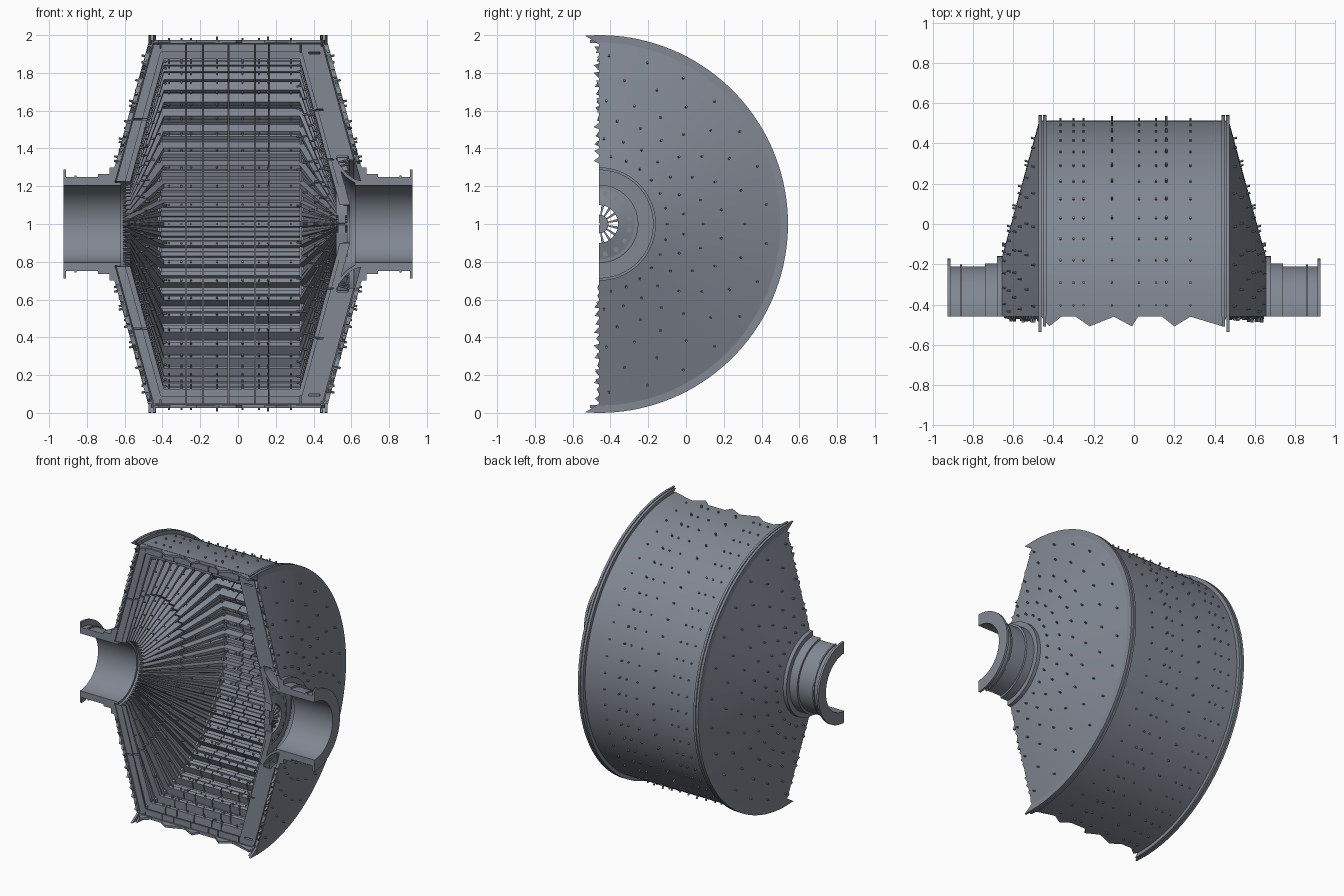
import bpy, bmesh, math, random
from mathutils import Vector, Matrix

random.seed(4)
if "Cube" in bpy.data.objects:
    bpy.data.objects.remove(bpy.data.objects["Cube"])

YC, ZC = -0.46, 1.0          # drum axis runs along x
ROWS = 27                    # liner rows around the half drum
PITCH = math.pi / ROWS

steel = bpy.data.materials.new("grey_steel")
steel.use_nodes = True
COLOUR = (0.22, 0.245, 0.29, 1)
steel.diffuse_color = COLOUR
steel.node_tree.nodes["Principled BSDF"].inputs["Base Color"].default_value = COLOUR


def polar(x, r, t):
    return Vector((x, YC + r * math.sin(t), ZC + r * math.cos(t)))


def finish(name, bm):
    bmesh.ops.recalc_face_normals(bm, faces=bm.faces)
    mesh = bpy.data.meshes.new(name)
    bm.to_mesh(mesh)
    bm.free()
    mesh.materials.append(steel)
    ob = bpy.data.objects.new(name, mesh)
    bpy.context.collection.objects.link(ob)
    bpy.ops.object.select_all(action='DESELECT')
    ob.select_set(True)
    bpy.context.view_layer.objects.active = ob
    bpy.ops.object.shade_smooth_by_angle(angle=math.radians(30))
    return ob


def sweep(bm, loop, stations):
    """Sweep a closed (x, r) loop around the axis; loop may vary with height h."""
    rings = [[bm.verts.new(polar(x, r, t)) for x, r in loop(h)] for t, h in stations]
    n = len(rings[0])
    for a, b in zip(rings, rings[1:]):
        for i in range(n):
            j = (i + 1) % n
            bm.faces.new((a[i], a[j], b[j], b[i]))
    bm.faces.new(rings[0])
    bm.faces.new(rings[-1])


def half_turn(steps=72):
    return [(math.pi * i / steps, 0) for i in range(steps + 1)]


def revolve(name, *loops):
    bm = bmesh.new()
    for loop in loops:
        sweep(bm, lambda h: loop, half_turn())
    finish(name, bm)


def block(x0, x1, r0, r1):
    return [(x0, r0), (x1, r0), (x1, r1), (x0, r1)]


def rod(bm, start, direction, length, radius):
    rot = direction.to_track_quat('Z', 'Y').to_matrix().to_4x4()
    bmesh.ops.create_cone(bm, cap_ends=True, segments=6, radius1=radius, radius2=radius,
                          depth=length,
                          matrix=Matrix.Translation(start + direction * length / 2) @ rot)


def head_x(r):
    return 0.47 + (0.975 - r) * 0.273


def cone_slab(side, r0, r1, near, far):
    """Conical layer lying between two depths under the outer head surface."""
    return [(side * (head_x(r) - d), r)
            for r, d in ((r0, near), (r1, near), (r1, far), (r0, far))]


# Rib pattern: a tall lifter in the middle of each row, a low hump at each joint
PATTERN = [(0, .35), (.1, .35), (.15, 0), (.32, 0), (.38, 1),
           (.62, 1), (.68, 0), (.85, 0), (.9, .35)]
ribbed = [((k + f) * PITCH, h) for k in range(ROWS) for f, h in PATTERN] + [(math.pi, .35)]

# Outer drum with paired bolting rings
revolve("drum_shell", block(-0.44, 0.44, 0.955, 0.975))
for side, label in ((-1, "right"), (1, "left")):
    revolve(label + "_drum_flange", block(side * .435, side * .452, .95, 1.0),
            block(side * .457, side * .474, .95, 1.0))
    revolve(label + "_head_cone", cone_slab(side, .23, .975, 0, .025))
    # Hollow trunnion: end flange, neck, thin collar and shoulder against the head
    neck = [(.65, .22), (.65, .3), (.68, .3), (.68, .265), (.74, .265), (.74, .25),
            (.855, .25), (.855, .258), (.865, .258), (.865, .25), (.91, .25),
            (.91, .288), (.925, .288), (.925, .22)]
    revolve(label + "_trunnion", [(side * x, r) for x, r in neck])
    revolve(label + "_trunnion_sleeve", block(side * .62, side * .925, .205, .22))

# Drum lining in separate plates with lifter bars
edges = [-.41, -.275, -.185, -.05, .09, .165, .33]
bm = bmesh.new()
for a, b in zip(edges, edges[1:]):
    sweep(bm, lambda h: block(a + .003, b - .003, .93 - .055 * h, .952), ribbed)
finish("drum_liner", bm)

# Feed head lining in two rings of ribbed segments
bm = bmesh.new()
for r0, r1 in ((.225, .55), (.558, .93)):
    sweep(bm, lambda h: cone_slab(-1, r0, r1, .03, .065 + .04 * h), ribbed)
finish("feed_head_liner", bm)
revolve("feed_corner_ring", block(-.45, -.412, .9, .95))

# Discharge grate, chamber vanes and head lining
bm = bmesh.new()
for r0, r1 in ((.1, .34), (.348, .6), (.608, .91)):
    sweep(bm, lambda h: cone_slab(1, r0, r1, .115, .14 + .03 * h), ribbed)
finish("discharge_grate", bm)
revolve("discharge_head_liner", cone_slab(1, .34, .94, .03, .055))
revolve("discharge_corner_ring", block(.335, .44, .91, .952))
bm = bmesh.new()
for k in range(15):
    t = min(max(math.pi * k / 14, .012), math.pi - .012)
    sweep(bm, lambda h: cone_slab(1, .36, .9, .05, .12), [(t - .012, 0), (t + .012, 0)])
finish("chamber_vanes", bm)

# Discharge funnel guiding into the trunnion, with a small vane wheel
curve = [(.49, .37), (.53, .3), (.57, .25), (.61, .222), (.66, .208)]
revolve("discharge_funnel", curve + [(x + .006, r + .016) for x, r in reversed(curve)])
bm = bmesh.new()
sweep(bm, lambda h: block(.54, .57, .165, .2), half_turn())
sweep(bm, lambda h: block(.53, .57, .005, .05), half_turn(8))
for k in range(8):
    t = math.pi * (k + .5) / 8
    sweep(bm, lambda h: block(.52, .58, .045, .175), [(t - .07, 0), (t + .07, 0)])
finish("discharge_vane_wheel", bm)

# Liner bolts through the drum
bm = bmesh.new()
for k in range(ROWS):
    t = (k + .5) * PITCH
    for x in (-.365, -.3, -.25, -.11, .025, .11, .16, .28):
        tip = .995 if x in (-.11, .16) else .985
        rod(bm, polar(x, .86, t), polar(0, 1, t) - polar(0, 0, t), tip - .86, .006)
finish("drum_bolts", bm)

# Liner bolts through both heads, staggered from row to row
bm = bmesh.new()
for side in (-1, 1):
    for k in range(ROWS):
        t = (k + .5) * PITCH
        radial = polar(0, 1, t) - polar(0, 0, t)
        normal = (Vector((side, 0, 0)) + radial * .273).normalized()
        for r in ((.36, .55, .77) if k % 2 else (.45, .65, .89)):
            depth = .12 if side < 0 else .19
            rod(bm, polar(side * head_x(r), r, t) - normal * depth, normal, depth + .018, .006)
finish("head_bolts", bm)

# Ragged shards left along the cut edges
def shard(bm, a, b, tip, thick):
    front = [bm.verts.new(p) for p in (a, b, tip)]
    back = [bm.verts.new(p + thick) for p in (a, b, tip)]
    bm.faces.new(front)
    bm.faces.new(back)
    for i in range(3):
        j = (i + 1) % 3
        bm.faces.new((front[i], front[j], back[j], back[i]))


bm = bmesh.new()
for sgn in (-1, 1):
    inward = Vector((0, 0, -sgn * .015))
    for a, b, x in ((-.46, -.36, -.42), (-.29, -.1, -.22), (-.1, .02, -.01),
                    (.14, .28, .2), (.28, .46, .44)):
        z = ZC + sgn * .973
        shard(bm, Vector((a, YC, z)), Vector((b, YC, z)), Vector((x, YC - .048, z)), inward)
    for side in (-1, 1):
        for x, reach in ((.437, .05), (.459, .075)):
            shard(bm, Vector((side * x, YC, ZC + sgn)), Vector((side * x, YC, ZC + sgn * .95)),
                  Vector((side * x, YC - reach, ZC + sgn * .998)), Vector((side * .014, 0, 0)))
        for k in range(14):
            r = .32 + .045 * k
            p, q = (Vector((side * (head_x(s) - .003), YC, ZC + sgn * s)) for s in (r, r + .035))
            tip = p.lerp(q, random.random()) - Vector((0, random.uniform(.005, .03), 0))
            shard(bm, p, q, tip, Vector((-side * .015, 0, 0)))
finish("cut_edge_shards", bm)
